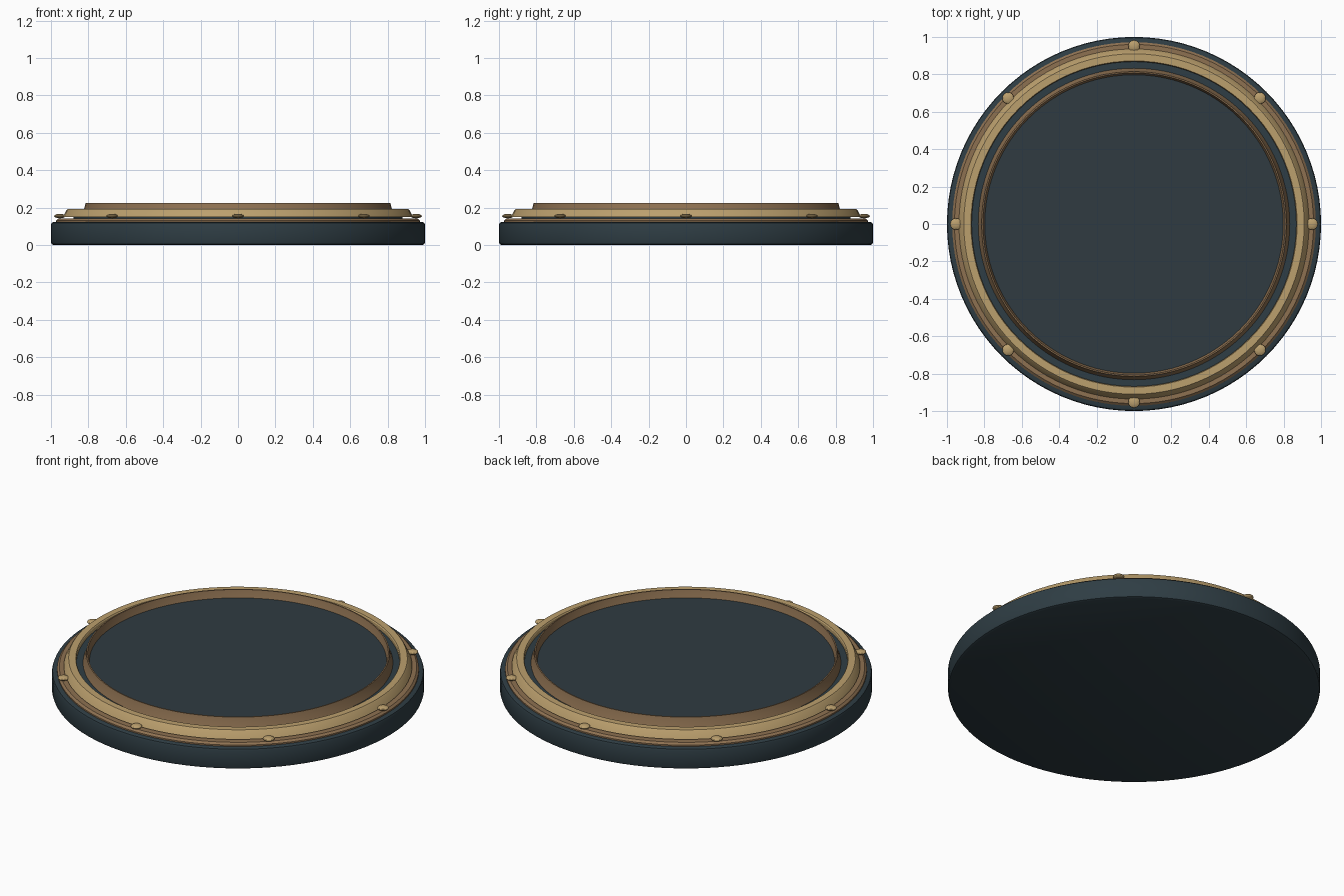
import bpy, bmesh, math

if "Cube" in bpy.data.objects:
    bpy.data.objects.remove(bpy.data.objects["Cube"])

SEGMENTS = 96


def material(name, rgb):
    m = bpy.data.materials.new(name)
    m.diffuse_color = (*rgb, 1.0)
    m.use_nodes = True
    m.node_tree.nodes["Principled BSDF"].inputs["Base Color"].default_value = m.diffuse_color
    return m


slate = material("dark slate", (0.028, 0.047, 0.058))
glass = material("dark face", (0.029, 0.044, 0.053))
gold = material("pale gold", (0.50, 0.35, 0.155))
bronze = material("bronze", (0.27, 0.165, 0.083))


def lathe(name, profile, mat, closed=True):
    """Spin (radius, height) points around z; closed profiles make rings,
    open ones start and end on the axis."""
    bm = bmesh.new()
    verts = [bm.verts.new((r, 0, z)) for r, z in profile]
    pairs = list(zip(verts, verts[1:]))
    if closed:
        pairs.append((verts[-1], verts[0]))
    edges = [bm.edges.new(p) for p in pairs]
    bmesh.ops.spin(bm, geom=verts + edges, cent=(0, 0, 0), axis=(0, 0, 1),
                   angle=math.tau, steps=SEGMENTS, use_merge=False)
    bmesh.ops.remove_doubles(bm, verts=bm.verts, dist=1e-5)
    bmesh.ops.recalc_face_normals(bm, faces=bm.faces)
    finish(name, bm, mat)


def finish(name, bm, mat):
    mesh = bpy.data.meshes.new(name)
    bm.to_mesh(mesh)
    bm.free()
    mesh.materials.append(mat)
    obj = bpy.data.objects.new(name, mesh)
    bpy.context.collection.objects.link(obj)
    bpy.ops.object.select_all(action='DESELECT')
    obj.select_set(True)
    bpy.context.view_layer.objects.active = obj
    bpy.ops.object.shade_smooth_by_angle(angle=math.radians(32))
    return obj


# Rounded base with a raised core that carries the rings
lathe("base", [(0, 0), (0.985, 0), (0.996, 0.005), (1.0, 0.016),
               (1.0, 0.108), (0.996, 0.119), (0.985, 0.124),
               (0.88, 0.124), (0.88, 0.168), (0, 0.168)], slate, closed=False)

# Low bronze collar on the base
lathe("collar", [(0.86, 0.12), (0.972, 0.12), (0.972, 0.132),
                 (0.96, 0.143), (0.86, 0.143)], bronze)

# Raised bezel with a sloping outside
lathe("bezel", [(0.868, 0.149), (0.936, 0.149), (0.916, 0.188),
                (0.91, 0.194), (0.872, 0.194), (0.868, 0.188)], gold)

# Narrow inner rim around the face
lathe("inner_rim", [(0.79, 0.16), (0.836, 0.16), (0.822, 0.195),
                    (0.815, 0.225), (0.808, 0.225), (0.798, 0.18)], bronze)

# Flat central face
lathe("face", [(0, 0.165), (0.80, 0.165), (0.80, 0.18), (0, 0.18)],
      glass, closed=False)

# Eight flattened rivets on the collar
for i in range(8):
    a = i * math.tau / 8
    bm = bmesh.new()
    bmesh.ops.create_uvsphere(bm, u_segments=16, v_segments=8, radius=1)
    bmesh.ops.scale(bm, vec=(0.031, 0.031, 0.012), verts=bm.verts)
    bmesh.ops.translate(bm, verts=bm.verts,
                        vec=(0.952 * math.cos(a), 0.952 * math.sin(a), 0.155))
    finish(f"rivet_{i + 1}", bm, gold)
